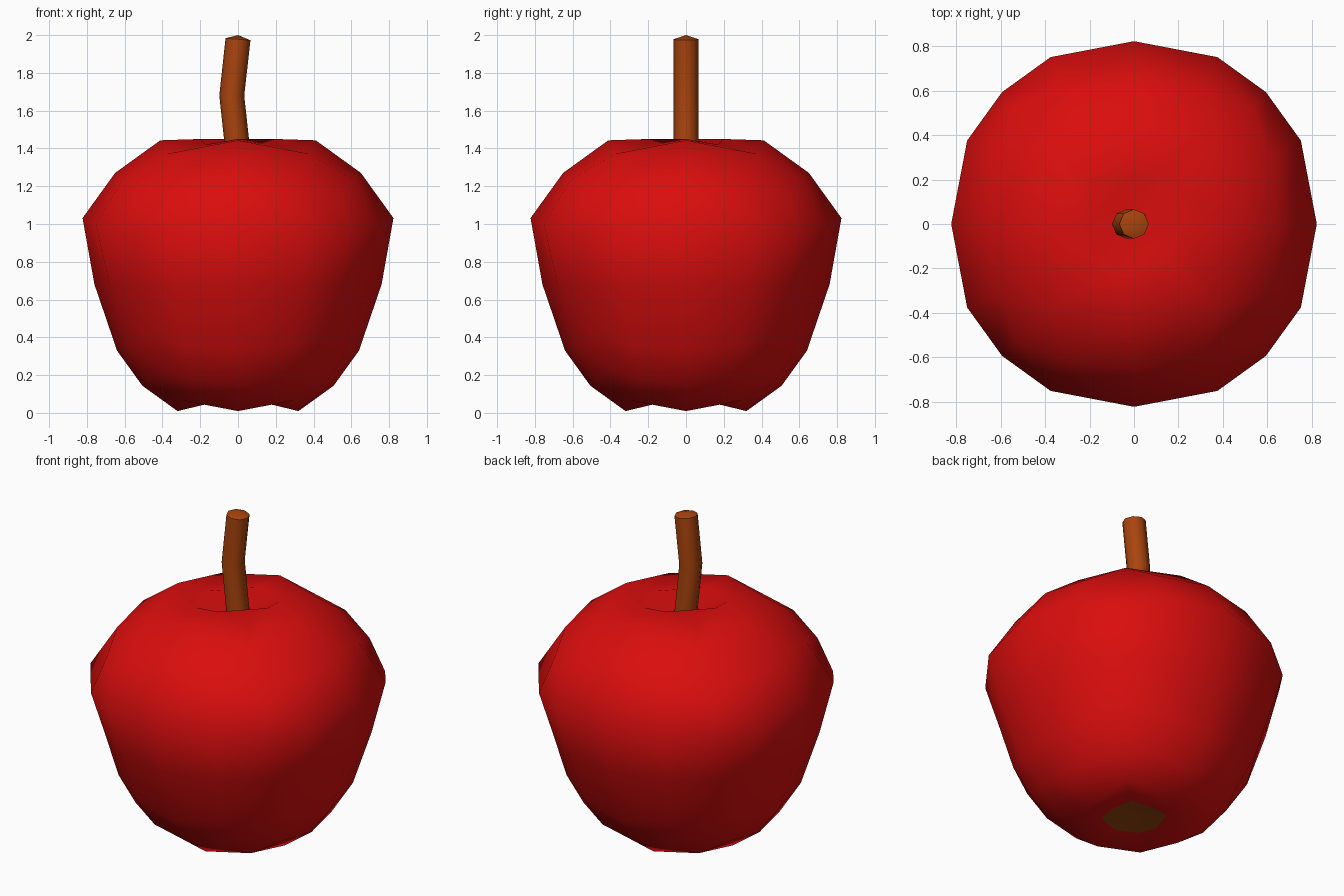
import bpy, bmesh, math
from mathutils import Vector

if "Cube" in bpy.data.objects:
    bpy.data.objects.remove(bpy.data.objects["Cube"])


def material(name, rgb):
    m = bpy.data.materials.new(name)
    m.diffuse_color = (*rgb, 1)
    m.use_nodes = True
    m.node_tree.nodes["Principled BSDF"].inputs["Base Color"].default_value = m.diffuse_color
    return m


red = material("apple red", (0.70, 0.004, 0.004))
brown = material("stem brown", (0.40, 0.058, 0.004))
dark = material("base brown", (0.30, 0.060, 0.004))


def finish(bm, name, mats):
    bmesh.ops.recalc_face_normals(bm, faces=bm.faces)
    for f in bm.faces:
        f.smooth = True
    me = bpy.data.meshes.new(name)
    bm.to_mesh(me)
    bm.free()
    ob = bpy.data.objects.new(name, me)
    for m in mats:
        me.materials.append(m)
    bpy.context.collection.objects.link(ob)
    return ob


def lerp(a, b, t):
    return a + (b - a) * t


def apple_point(p):
    """Map a cube point to the fruit: wide upper sphere, narrow lower one."""
    inner = max(abs(p.x), abs(p.y))
    if abs(p.z) > 0.99 and inner < 0.3:
        # rings and centres of the top and bottom hollows
        corner = min(abs(p.x), abs(p.y)) > 0.1
        if p.z > 0:
            r, z = (0.17, 1.42) if corner else (0.20, 1.45)
            zc = 1.35
        else:
            r, z = (0.13, 0.06) if corner else (0.165, 0.047)
            zc = 0.075
        if inner < 0.01:
            return Vector((0, 0, zc))
        return Vector((p.x / 0.25 * r, p.y / 0.25 * r, z))
    n = p.normalized()
    t = min(1, abs(n.z) / 0.408)
    s, c = (0.92, 0.62) if n.z > 0 else (0.716, 0.65)
    k = lerp(0.76, s, t)
    z = lerp(0.68, c + s * math.copysign(max(abs(n.z), 0.408), n.z), t)
    return Vector((n.x * k, n.y * k, z))


# fruit: subdivided cube rounded into an apple, with hollows at both poles
bm = bmesh.new()
bmesh.ops.create_cube(bm, size=2)
bmesh.ops.subdivide_edges(bm, edges=bm.edges[:], cuts=3, use_grid_fill=True)
for side in (1, -1):
    pole = [f for f in bm.faces if f.calc_center_median().z * side > 0.99
            and max(abs(v.co.x) for v in f.verts) < 0.6
            and max(abs(v.co.y) for v in f.verts) < 0.6]
    bmesh.ops.inset_region(bm, faces=pole, thickness=0.25, use_even_offset=True)
# brown patch in the bottom hollow
for f in bm.faces:
    if all(v.co.z < -0.99 and max(abs(v.co.x), abs(v.co.y)) < 0.3 for v in f.verts):
        f.material_index = 1
for v in bm.verts:
    v.co = apple_point(v.co)
finish(bm, "fruit", [red, dark])

# stem: bent eight-sided stick with a shallow pointed cap
bm = bmesh.new()
rings = []
for x, z, tilt in ((0.005, 1.33, 0.0), (-0.033, 1.68, 0.0), (0.0, 1.978, -0.08)):
    rings.append([bm.verts.new((x + 0.066 * math.cos(a), 0.066 * math.sin(a),
                                z + tilt * 0.066 * math.cos(a)))
                  for a in (i * math.pi / 4 for i in range(8))])
for lo, hi in zip(rings, rings[1:]):
    for i in range(8):
        j = (i + 1) % 8
        bm.faces.new((lo[i], lo[j], hi[j], hi[i]))
tip = bm.verts.new((0, 0, 2.0))
for i in range(8):
    bm.faces.new((rings[-1][i], rings[-1][(i + 1) % 8], tip))
bm.faces.new(rings[0][::-1])
stem = finish(bm, "stem", [brown])
bpy.context.view_layer.objects.active = stem
stem.select_set(True)
bpy.ops.object.shade_smooth_by_angle(angle=math.radians(50))
